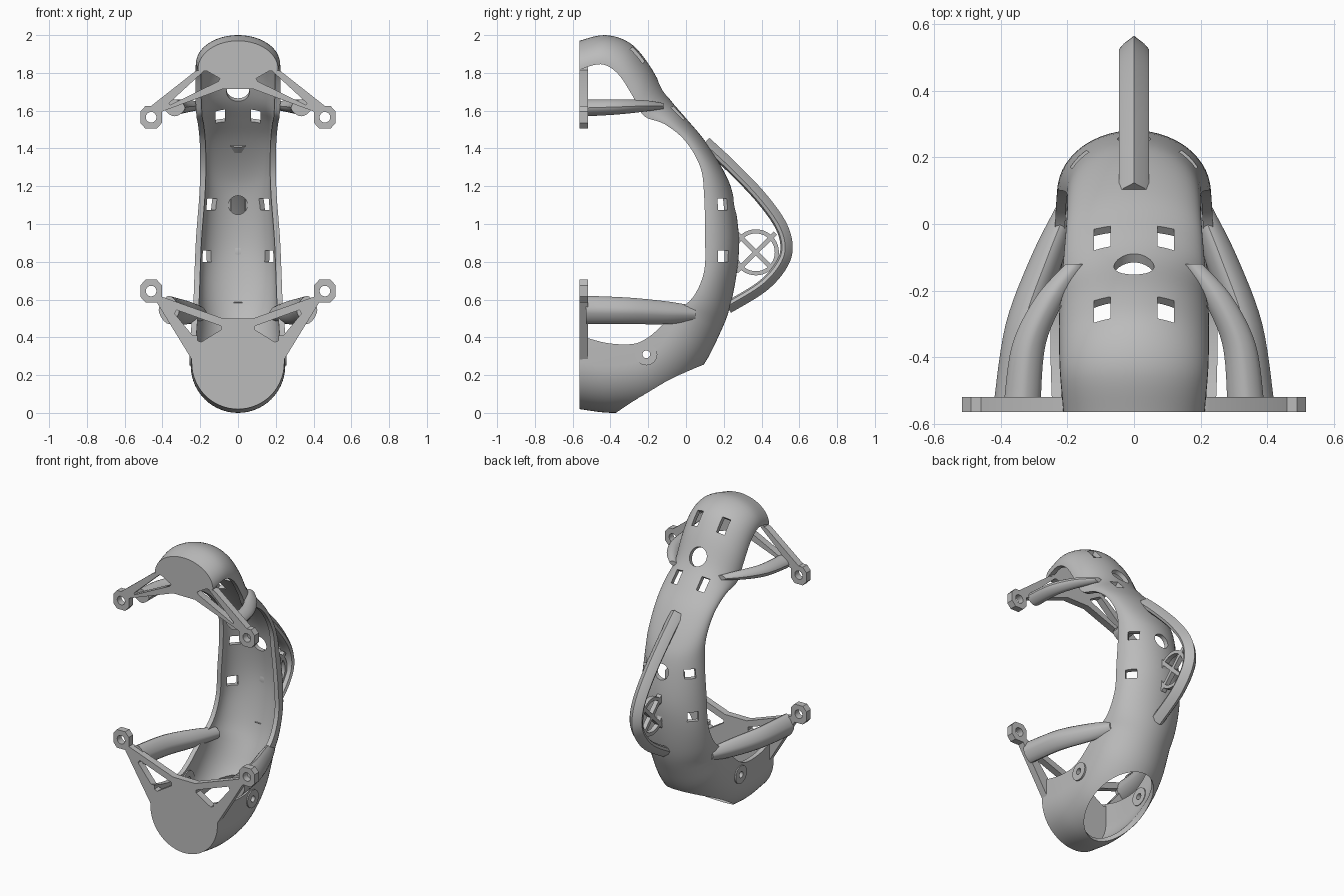
import bpy, bmesh, math
from mathutils import Matrix, Vector

if "Cube" in bpy.data.objects:
    bpy.data.objects.remove(bpy.data.objects["Cube"])

grey = bpy.data.materials.new("matt_grey")
grey.use_nodes = True
colour = (0.5, 0.5, 0.5, 1)
grey.diffuse_color = colour
grey.node_tree.nodes["Principled BSDF"].inputs["Base Color"].default_value = colour
parts = []


def finish(name, bm):
    bmesh.ops.recalc_face_normals(bm, faces=bm.faces)
    mesh = bpy.data.meshes.new(name)
    bm.to_mesh(mesh)
    bm.free()
    mesh.materials.append(grey)
    ob = bpy.data.objects.new(name, mesh)
    bpy.context.collection.objects.link(ob)
    parts.append(ob)
    return ob


def spline(pts, n):
    """Catmull-Rom resampling of tuples of any length."""
    p = [pts[0]] + list(pts) + [pts[-1]]
    out = []
    for i in range(1, len(p) - 2):
        for k in range(n):
            t = k / n
            out.append([0.5 * (2 * b + (c - a) * t + (2 * a - 5 * b + 4 * c - d) * t ** 2
                               + (3 * b - a - 3 * c + d) * t ** 3)
                        for a, b, c, d in zip(*p[i - 1:i + 3])])
    return out + [list(pts[-1])]


def loft(name, rings):
    bm = bmesh.new()
    vs = [[bm.verts.new(co) for co in r] for r in rings]
    n = len(vs[0])
    for a, b in zip(vs, vs[1:]):
        for i in range(n):
            j = (i + 1) % n
            bm.faces.new((a[i], a[j], b[j], b[i]))
    bm.faces.new(vs[0])
    bm.faces.new(vs[-1])
    return finish(name, bm)


def prism(bm, outline, y0, y1):
    f = bm.faces.new([bm.verts.new((x, y0, z)) for x, z in outline])
    ext = bmesh.ops.extrude_face_region(bm, geom=[f])["geom"]
    bmesh.ops.translate(bm, vec=(0, y1 - y0, 0),
                        verts=[v for v in ext if isinstance(v, bmesh.types.BMVert)])


def rod(bm, centre, rot, size, depth):
    m = Matrix.Translation(centre) @ rot @ Matrix.Diagonal((size[0], size[1], 1, 1))
    bmesh.ops.create_cone(bm, cap_ends=True, segments=40, radius1=1, radius2=1,
                          depth=depth, matrix=m)


def box(bm, centre, rot, size):
    bmesh.ops.create_cube(bm, size=1, matrix=Matrix.Translation(centre) @ rot
                          @ Matrix.Diagonal((*size, 1)))


def cut(ob, bm):
    """Subtract the cutter mesh and throw the cutter away."""
    cutter = finish("cutter", bm)
    cutter.hide_render = True
    parts.remove(cutter)
    mod = ob.modifiers.new("cut", 'BOOLEAN')
    mod.operation, mod.solver, mod.object = 'DIFFERENCE', 'EXACT', cutter
    deps = bpy.context.evaluated_depsgraph_get()
    mesh = bpy.data.meshes.new_from_object(ob.evaluated_get(deps))
    ob.modifiers.clear()
    ob.data = mesh
    bpy.data.objects.remove(cutter)


def turn(angle, axis):
    return Matrix.Rotation(angle, 4, axis)


# Curved channel shell: back ridge y, z; open edge y, z; half width
stations = [
    (-.565, 1.97, -.565, 1.82, .212), (-.43, 2.0, -.45, 1.85, .222), (-.30, 1.96, -.36, 1.80, .225),
    (-.2, 1.85, -.28, 1.68, .225), (-.1, 1.68, -.22, 1.575, .22), (0, 1.56, -.11, 1.53, .212),
    (.1, 1.44, 0, 1.44, .203), (.2, 1.28, .08, 1.3, .2), (.25, 1.15, .1, 1.15, .205),
    (.28, .93, .105, .93, .222), (.27, .75, .1, .75, .23), (.23, .55, .04, .61, .235),
    (.17, .4, -.06, .53, .24), (.09, .25, -.13, .46, .247), (-.03, .12, -.2, .4, .25),
    (-.18, .03, -.28, .365, .25), (-.38, 0, -.42, .37, .25), (-.565, .02, -.565, .41, .245)]


def section(o, e, w, wall, n=28):
    d = (o - e).length
    u = (o - e) / d
    w, d = w - wall, d - wall
    r = min(w, d)
    row = [(-w, 0)] + [(-w * math.cos(math.pi * i / n), d - r + r * math.sin(math.pi * i / n))
                       for i in range(n + 1)] + [(w, 0)]
    if d - r < .004:
        row[0], row[-1] = (-w, -.004), (w, -.004)
    return [(x, e.x + u.x * s, e.y + u.y * s) for x, s in row]


rings = []
for oy, oz, ey, ez, w in spline(stations, 5):
    o, e = Vector((oy, oz)), Vector((ey, ez))
    rings.append(section(o, e, w, 0) + section(o, e, w, .03)[::-1])
shell = loft("channel_shell", rings)

# Openings in the shell
holes = bmesh.new()
rod(holes, (0, -.10, .06), turn(.513, 'X'), (.19, .265), .36)
rod(holes, (0, -.115, 1.72), turn(-1.05, 'X'), (.06, .06), .2)
rod(holes, (0, .26, 1.1), turn(math.pi / 2, 'X'), (.05, .05), .16)
for s in (-1, 1):
    box(holes, (s * .095, -.25, 1.9), turn(-.8, 'X'), (.05, .1, .16))
    box(holes, (s * .095, -.045, 1.585), turn(-.88, 'X'), (.05, .09, .14))
    for x, z in ((.16, 1.105), (.18, .83)):
        box(holes, (s * x, .19, z), turn(-s * .9, 'Z'), (.07, .14, .06))
    rod(holes, (s * .24, -.21, .31), turn(math.pi / 2, 'Y'), (.02, .02), .1)
cut(shell, holes)


# Flat front plates with ears, windows and screw holes
def plate(name, half, window, ear_z):
    bm = bmesh.new()
    prism(bm, half + [(-x, z) for x, z in half[::-1] if x > .001], -.565, -.52)
    ob = finish(name, bm)
    cutters = bmesh.new()
    for s in (-1, 1):
        prism(cutters, [(s * x, z) for x, z in window], -.6, -.48)
        rod(cutters, (s * .46, -.54, ear_z), turn(math.pi / 2, 'X'), (.028, .028), .12)
    cut(ob, cutters)


def arc(cz, r, a, b, n=24):
    angles = [math.radians(a + (b - a) * i / n) for i in range(n + 1)]
    return [(r * math.cos(t), cz + r * math.sin(t)) for t in angles]


def ear(z, turns):
    """Chamfered square ear, as a run of corners anticlockwise."""
    c = [(-.03, -.06), (.03, -.06), (.057, -.03), (.057, .03), (.03, .06),
         (-.03, .06), (-.057, .03), (-.057, -.03)]
    return [(.46 + c[i % 8][0], z + c[i % 8][1]) for i in turns]


plate("lower_plate", arc(.265, .245, -89.9, 4) + ear(.645, range(8)) + [(.08, .5)],
      [(.09, .46), (.09, .44), (.195, .375), (.22, .385), (.335, .525), (.325, .545)], .645)
plate("upper_plate", [(.08, 1.715)] + ear(1.565, range(6, 13)) + [(.46, 1.625), (.225, 1.81)]
      + arc(1.755, .215, 16, 89.9),
      [(.095, 1.77), (.105, 1.755), (.36, 1.63), (.365, 1.64), (.18, 1.81), (.165, 1.81)], 1.565)


# Curved side struts: x, y, z, half width, half height
def strut(name, path, s):
    rings = []
    for x, y, z, w, h in spline(path, 6):
        ring = []
        for i in range(20):
            c, d = math.cos(i * math.pi / 10), math.sin(i * math.pi / 10)
            ring.append((s * (x + w * math.copysign(abs(c) ** 1.25, c)), y,
                         z + h * math.copysign(abs(d) ** 1.25, d)))
        rings.append(ring)
    loft(name, rings)


for side, s in (("left", 1), ("right", -1)):
    strut(side + "_lower_strut", [(.365, -.53, .545, .055, .075), (.33, -.3, .54, .055, .07),
                                  (.26, -.1, .53, .05, .06), (.2, .05, .525, .035, .04)], s)
    strut(side + "_upper_strut", [(.335, -.53, 1.615, .055, .045), (.315, -.36, 1.62, .05, .04),
                                  (.25, -.22, 1.625, .045, .03), (.175, -.12, 1.625, .03, .015)], s)
    # Screw boss on the lower side wall
    bm = bmesh.new()
    rod(bm, (s * .235, -.21, .31), turn(math.pi / 2, 'Y'), (.058, .058), .045)
    boss = finish(side + "_boss", bm)
    bm = bmesh.new()
    rod(bm, (s * .235, -.21, .31), turn(math.pi / 2, 'Y'), (.02, .02), .1)
    cut(boss, bm)

# Rear handle loop with a ridge along its outside
path = spline([(.1, 1.43), (.23, 1.31), (.385, 1.15), (.495, 1.0), (.53, .88), (.5, .78),
               (.4, .67), (.22, .56)], 6)
profile = [(.035, 0), (.012, .03), (-.005, .045), (-.022, .038), (-.03, .018)]
profile += [(u, -x) for u, x in profile[:0:-1]]
rings = []
for i, (y, z) in enumerate(path):
    a, b = path[max(i - 1, 0)], path[min(i + 1, len(path) - 1)]
    t = Vector((b[0] - a[0], b[1] - a[1])).normalized()
    rings.append([(x, y - t.y * u, z + t.x * u) for u, x in profile])
loft("rear_handle", rings)

# Lattice web between the shell and the handle
bm = bmesh.new()
rod(bm, (0, .37, .85), turn(math.pi / 2, 'Y'), (.122, .122), .03)
ring = finish("lattice_ring", bm)
bm = bmesh.new()
rod(bm, (0, .37, .85), turn(math.pi / 2, 'Y'), (.1, .1), .1)
cut(ring, bm)
for i, a in enumerate((.78, -.78)):
    bm = bmesh.new()
    box(bm, (0, .37, .85), turn(a, 'X'), (.03, .29, .024))
    finish("lattice_bar_%d" % (i + 1), bm)

bpy.ops.object.select_all(action='DESELECT')
for ob in parts:
    ob.select_set(True)
bpy.context.view_layer.objects.active = shell
bpy.ops.object.shade_smooth_by_angle(angle=math.radians(32))
